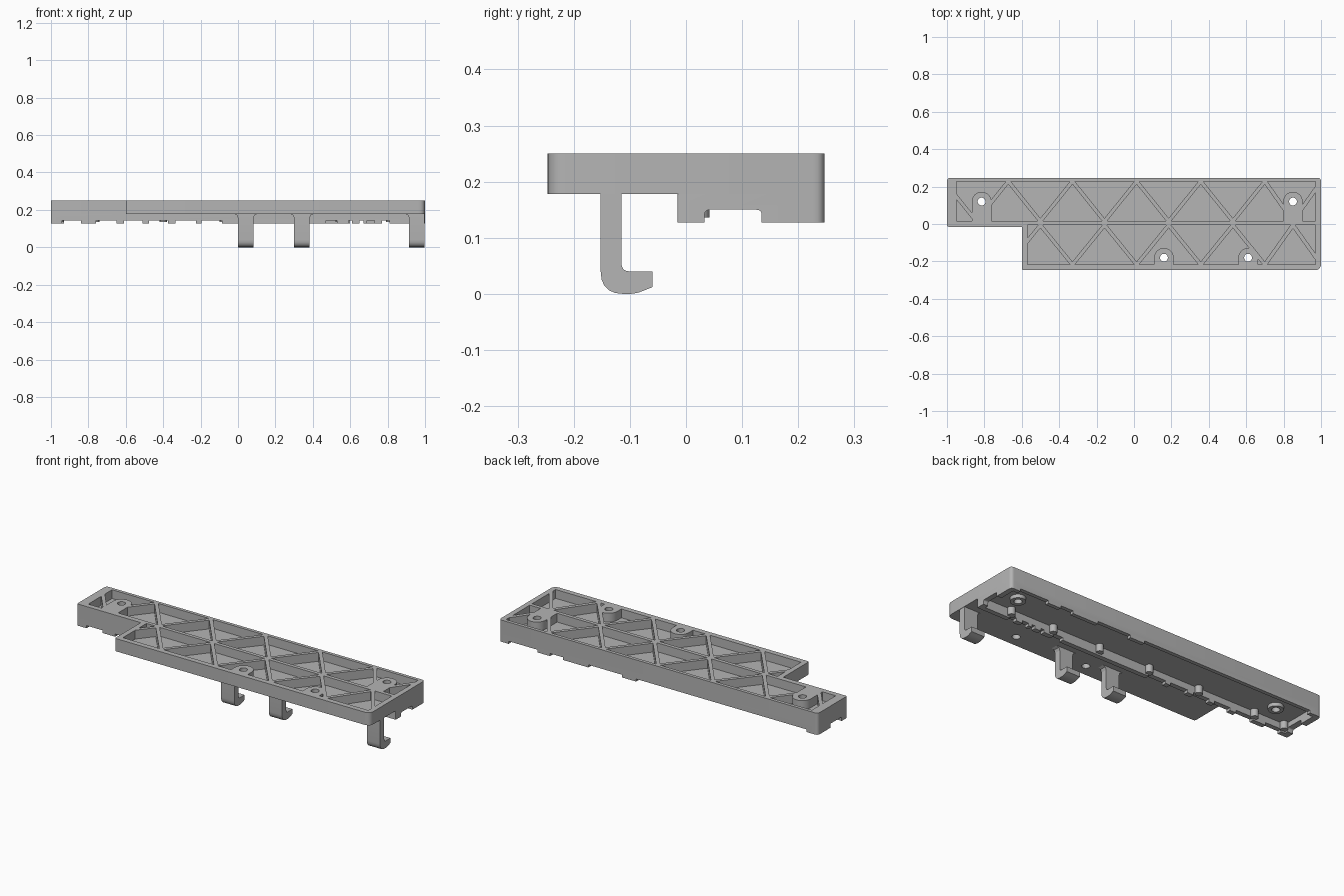
import bpy, bmesh, math
from mathutils import Vector

cube = bpy.data.objects.get("Cube")
if cube:
    bpy.data.objects.remove(cube)

grey = bpy.data.materials.new("plain_grey")
grey.use_nodes = True
grey.diffuse_color = (0.46, 0.46, 0.46, 1)
grey.node_tree.nodes["Principled BSDF"].inputs["Base Color"].default_value = (0.46, 0.46, 0.46, 1)

TOP, FLOOR, UNDER, FOOT = 0.25, 0.2, 0.178, 0.127


def rounded(points, steps=5):
    """Outline from (a, b, radius) corners."""
    out = []
    for i, (a, b, r) in enumerate(points):
        p = Vector((a, b))
        if not r:
            out.append(p)
            continue
        before = Vector(points[i - 1][:2])
        after = Vector(points[(i + 1) % len(points)][:2])
        s = p + (before - p).normalized() * r
        e = p + (after - p).normalized() * r
        for k in range(steps + 1):
            t = k / steps
            out.append(s * (1 - t) ** 2 + p * 2 * t * (1 - t) + e * t * t)
    return out


def prism(name, outline, low, high, axis="z"):
    """Extrude a flat outline along one axis."""
    place = {"z": lambda a, b, c: (a, b, c),
             "x": lambda a, b, c: (c, a, b),
             "y": lambda a, b, c: (a, c, b)}[axis]
    bm = bmesh.new()
    face = bm.faces.new([bm.verts.new(place(a, b, low)) for a, b in outline])
    grown = bmesh.ops.extrude_face_region(bm, geom=[face])["geom"]
    shift = Vector(place(0, 0, high - low))
    bmesh.ops.translate(bm, vec=shift, verts=[v for v in grown if isinstance(v, bmesh.types.BMVert)])
    bmesh.ops.recalc_face_normals(bm, faces=bm.faces)
    mesh = bpy.data.meshes.new(name)
    bm.to_mesh(mesh)
    bm.free()
    mesh.materials.append(grey)
    obj = bpy.data.objects.new(name, mesh)
    bpy.context.collection.objects.link(obj)
    return obj


def block(name, x0, x1, y0, y1, z0, z1):
    return prism(name, [(x0, y0), (x1, y0), (x1, y1), (x0, y1)], z0, z1)


def cylinder(name, x, y, r, z0, z1, n=24):
    ring = [(x + r * math.cos(math.tau * k / n), y + r * math.sin(math.tau * k / n)) for k in range(n)]
    return prism(name, ring, z0, z1)


def cut(obj, cutters):
    """Subtract the cutters, bake the result and drop the cutters."""
    for c in cutters:
        c.hide_render = True
        m = obj.modifiers.new("cut", "BOOLEAN")
        m.operation, m.solver, m.object = "DIFFERENCE", "EXACT", c
    bpy.context.view_layer.update()
    baked = bpy.data.meshes.new_from_object(obj.evaluated_get(bpy.context.evaluated_depsgraph_get()))
    obj.modifiers.clear()
    obj.data = baked
    for c in cutters:
        bpy.data.objects.remove(c)


# Stepped tray with two long pockets
BACK = (-0.95, 0.97, 0.015, 0.228)
FRONT = (-0.57, 0.97, -0.217, -0.006)
holes = [(-0.815, 0.12, 0.015), (0.85, 0.12, 0.015), (0.16, -0.18, -0.217), (0.61, -0.18, -0.217)]


def drills():
    return [cylinder("drill", x, y, 0.021, 0.1, 0.3) for x, y, _ in holes]


tray = prism("tray", rounded([(-1, 0.247, 0.02), (-1, -0.015, 0.01), (-0.6, -0.015, 0),
                              (-0.6, -0.247, 0.012), (1, -0.247, 0.035), (1, 0.247, 0.02)]), UNDER, TOP)
cut(tray, [block("pocket", *p, FLOOR, 0.3) for p in (BACK, FRONT)] + drills())

# Zigzag ribs in the pockets
nodes = [-1.015 + 0.1715 * i for i in range(11)] + [0.85, 1.0]


def rib(name, a, b, limit):
    half = 0.013
    (xa, ya), (xb, yb) = a, b
    if xb <= limit + 0.03:
        return
    slope = (yb - ya) / (xb - xa)
    if xa < limit:
        xa, ya = limit, ya + slope * (limit - xa)
    if xb > 0.98:
        xb, yb = 0.98, yb + slope * (0.98 - xb)
    prism(name, [(xa - half, ya), (xa + half, ya), (xb + half, yb), (xb - half, yb)], FLOOR, TOP)


for i in range(len(nodes) - 1):
    for side, (x0, _, lo, hi) in (("back", BACK), ("front", FRONT)):
        ends = (hi, lo) if (i % 2 == 0) == (side == "back") else (lo, hi)
        if side == "front":
            ends = (lo, hi) if i % 2 == 0 else (hi, lo)
        rib(f"{side}_rib_{i}", (nodes[i], ends[0]), (nodes[i + 1], ends[1]), x0 - 0.015)

# Arched screw bosses in the pockets
for i, (x, y, wall) in enumerate(holes):
    r = 0.052
    arc = [(x + r * math.cos(math.pi * k / 14), y + r * math.sin(math.pi * k / 14)) for k in range(15)]
    boss = prism(f"screw_boss_{i}", arc + [(x - r, wall), (x + r, wall)], FLOOR, TOP)
    cut(boss, drills()[i:i + 1])
for d in [o for o in bpy.data.objects if o.name.startswith("drill")]:
    bpy.data.objects.remove(d)

# Hollow skirt under the back strip, with notched edges
skirt = prism("skirt", rounded([(-1, 0.247, 0.02), (-1, -0.015, 0.01),
                                (1, -0.015, 0.004), (1, 0.247, 0.02)]), FOOT, UNDER)
front_gaps = [(-0.94, -0.84), (-0.76, -0.65), (-0.61, -0.51), (-0.475, -0.375), (-0.335, -0.225),
              (-0.195, -0.085), (0.47, 0.53), (0.59, 0.61), (0.65, 0.67), (0.69, 0.73), (0.77, 0.81)]
back_gaps = [(-0.93, 0.14), (0.23, 0.44), (0.6, 0.68), (0.76, 0.94)]
cutters = [block("cavity", -0.965, 0.97, 0.012, 0.225, 0.1, 0.2)]
cutters += [block("gap", a, b, -0.05, 0.05, 0.1, 0.142) for a, b in front_gaps]
cutters += [block("gap", a, b, 0.2, 0.3, 0.1, 0.142) for a, b in back_gaps]
cutters.append(prism("end_notch", rounded([(0.033, 0.1, 0), (0.033, 0.15, 0.01),
                                           (0.135, 0.15, 0.01), (0.135, 0.1, 0)]), -1.1, 1.1, "x"))
cut(skirt, cutters)

# Pegs along the skirt and rings round the screw holes
for i, x in enumerate((0.81, 0.54, 0.24, -0.08, -0.4, -0.76, -0.95)):
    cylinder(f"peg_{i}", x, 0.022, 0.02, 0.136, UNDER, 16)
for i, (x, y, _) in enumerate(holes[:2]):
    ring = cylinder(f"screw_ring_{i}", x, y, 0.04, 0.158, UNDER)
    cut(ring, [cylinder("bore", x, y, 0.021, 0.1, 0.2)])

# Three hooks with flared roots
hook_profile = rounded([(-0.152, UNDER, 0), (-0.152, 0, 0.04), (-0.09, 0, 0.012), (-0.06, 0.012, 0),
                        (-0.06, 0.04, 0), (-0.115, 0.04, 0.015), (-0.115, UNDER, 0)])
for name, x0, x1 in (("left", 0.915, 0.998), ("middle", 0.3, 0.383), ("right", 0.0, 0.083)):
    prism(f"{name}_hook", hook_profile, x0, x1, "x")
    for edge, way in ((x0, -1), (x1, 1)):
        if abs(edge + way * 0.02) < 1:
            prism(f"{name}_hook_flare", [(edge, UNDER), (edge + way * 0.02, UNDER),
                                         (edge + way * 0.006, 0.172), (edge, 0.157)],
                  -0.152, -0.115, "y")

# Smooth the rounded corners, keep edges sharp
for o in bpy.context.scene.objects:
    o.select_set(o.type == "MESH")
bpy.context.view_layer.objects.active = tray
bpy.ops.object.shade_smooth_by_angle(angle=math.radians(35))
